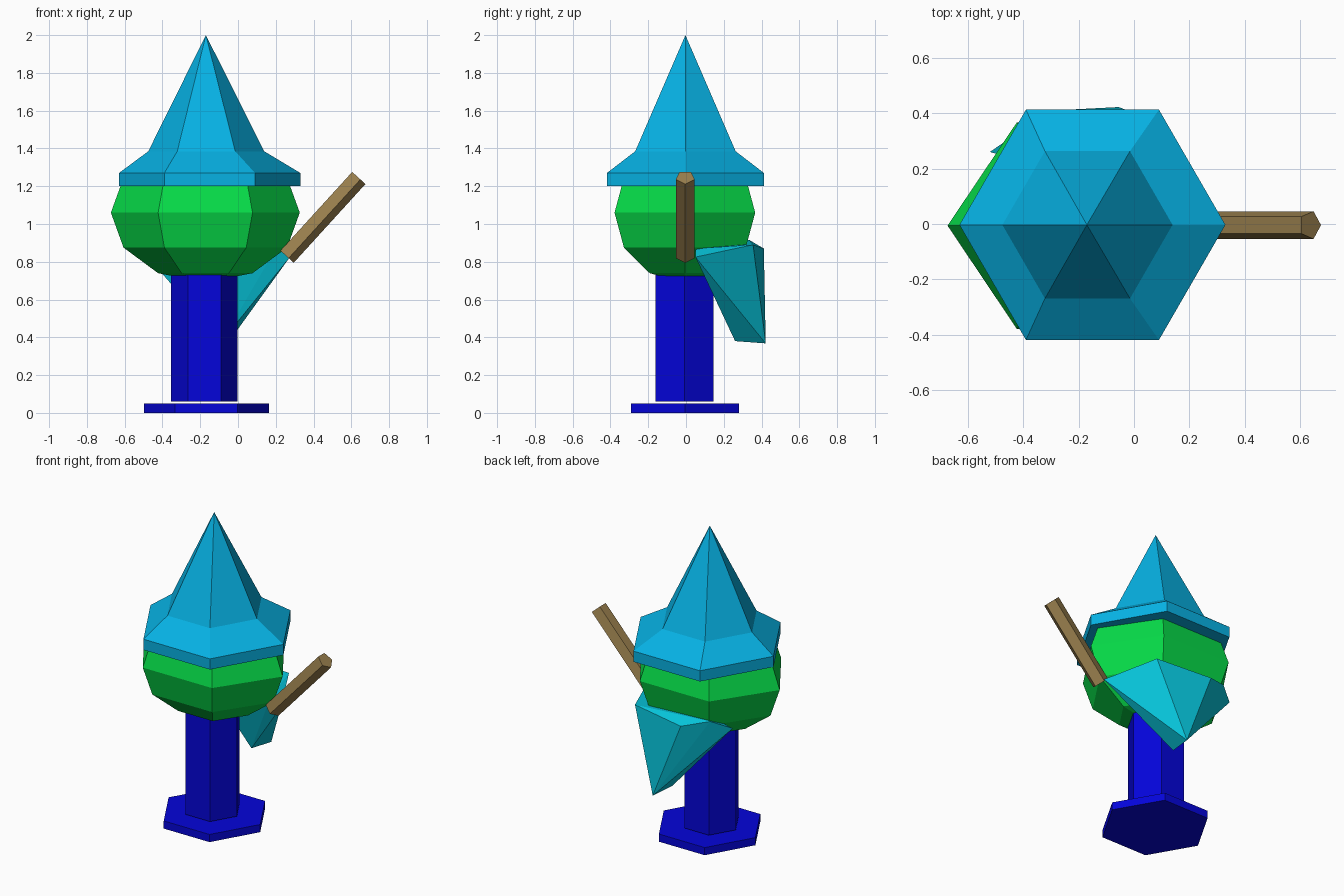
import bpy, bmesh, math
from mathutils import Vector

if "Cube" in bpy.data.objects:
    bpy.data.objects.remove(bpy.data.objects["Cube"])


def material(name, rgb):
    m = bpy.data.materials.new(name)
    m.diffuse_color = (*[c ** 2.2 for c in rgb], 1)
    m.use_nodes = True
    m.node_tree.nodes["Principled BSDF"].inputs["Base Color"].default_value = m.diffuse_color
    return m


BLUE = material("deep_blue", (0.05, 0.05, 0.85))
GREEN = material("green", (0.06, 0.86, 0.29))
SKY = material("sky_blue", (0.06, 0.69, 0.89))
TEAL = material("teal", (0.06, 0.77, 0.86))
WOOD = material("wood", (0.60, 0.50, 0.31))


def finish(name, bm, mat):
    bmesh.ops.recalc_face_normals(bm, faces=bm.faces[:])
    me = bpy.data.meshes.new(name)
    bm.to_mesh(me)
    bm.free()
    me.materials.append(mat)
    ob = bpy.data.objects.new(name, me)
    bpy.context.collection.objects.link(ob)
    return ob


def lathe(name, profile, mat, sides=6, y_scale=1):
    """Stack of polygon rings (cx, cy, z, radius); radius 0 makes a tip."""
    bm = bmesh.new()
    rings = []
    for cx, cy, z, r in profile:
        n = sides if r else 1
        rings.append([bm.verts.new((cx + r * math.cos(math.tau * i / sides),
                                    cy + y_scale * r * math.sin(math.tau * i / sides), z))
                      for i in range(n)])
    for a, b in zip(rings, rings[1:]):
        for i in range(sides):
            j = (i + 1) % sides
            quad = [a[i % len(a)], a[j % len(a)], b[j % len(b)], b[i % len(b)]]
            bm.faces.new(list(dict.fromkeys(quad)))
    for end in (rings[0], rings[-1]):
        if len(end) > 1:
            bm.faces.new(end)
    return finish(name, bm, mat)


# Foot plate and post
lathe("foot_plate", [(-0.167, -0.005, 0, 0.331), (-0.167, -0.005, 0.05, 0.331)], BLUE)
lathe("post", [(-0.178, -0.008, 0.06, 0.176), (-0.178, -0.008, 0.74, 0.176)], BLUE)

# Head: squashed six-sided ball
ball = []
for k in range(7):
    a = math.pi * (k / 6 - 0.5)
    r = 0.5 * math.cos(a) if 0 < k < 6 else 0
    ball.append((-0.173, -0.006, 1.06 + 0.37 * math.sin(a), r))
lathe("head", ball, GREEN, y_scale=0.86)

# Pointed hat with flared brim
lathe("hat", [(-0.15, -0.003, 1.2, 0.48), (-0.15, -0.003, 1.27, 0.48),
              (-0.168, -0.003, 1.385, 0.307), (-0.17, -0.003, 2.0, 0)], SKY)

# Five-sided stick leaning outward
low, high = Vector((0.256, -0.004, 0.83)), Vector((0.636, -0.004, 1.247))
axis = (high - low).normalized()
out = Vector((axis.z, 0, -axis.x))
bm = bmesh.new()
ends = []
for c in (low, high):
    ends.append([bm.verts.new(c + 0.0525 * (math.cos(math.tau * i / 5) * out
                 + math.sin(math.tau * i / 5) * Vector((0, 1, 0)))) for i in range(5)])
for i in range(5):
    j = (i + 1) % 5
    bm.faces.new((ends[0][i], ends[0][j], ends[1][j], ends[1][i]))
for e in ends:
    bm.faces.new(e)
finish("stick", bm, WOOD)

# Cape: faceted wedge hanging behind the post
bm = bmesh.new()
for p in [(0.275, 0.05, 0.825), (0.2, 0.05, 0.87), (0.12, 0.355, 0.89),
          (-0.25, 0.412, 0.87), (-0.41, 0.336, 0.915), (-0.52, 0.26, 0.87),
          (-0.055, 0.422, 0.368), (-0.085, 0.26, 0.38)]:
    bm.verts.new(p)
bmesh.ops.convex_hull(bm, input=bm.verts[:])
finish("cape", bm, TEAL)
